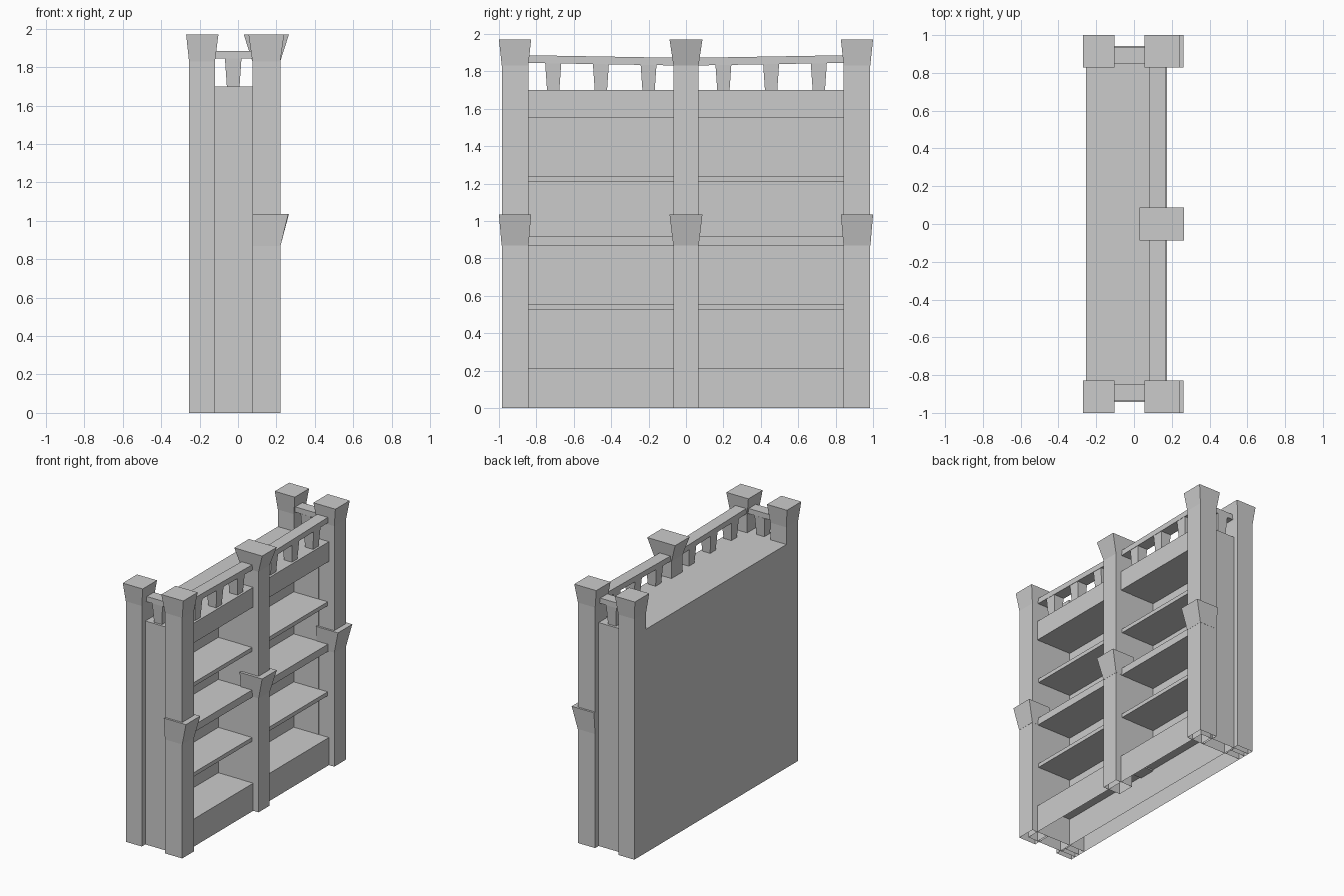
import bpy, bmesh

if "Cube" in bpy.data.objects:
    bpy.data.objects.remove(bpy.data.objects["Cube"])


def loft(name, levels, bottom=True):
    """Stack of rectangles (x0, x1, y0, y1, z); optionally open underneath."""
    bm = bmesh.new()
    rings = []
    for x0, x1, y0, y1, z in levels:
        y0, y1 = min(y0, y1), max(y0, y1)
        rings.append([bm.verts.new(p) for p in
                      ((x0, y0, z), (x1, y0, z), (x1, y1, z), (x0, y1, z))])
    for a, b in zip(rings, rings[1:]):
        for i in range(4):
            j = (i + 1) % 4
            bm.faces.new((a[i], a[j], b[j], b[i]))
    bm.faces.new(rings[-1])
    if bottom:
        bm.faces.new(rings[0][::-1])
    mesh = bpy.data.meshes.new(name)
    bm.to_mesh(mesh)
    bm.free()
    ob = bpy.data.objects.new(name, mesh)
    bpy.context.collection.objects.link(ob)
    return ob


def box(name, x0, x1, y0, y1, z0, z1, bottom=True):
    return loft(name, [(x0, x1, y0, y1, z0), (x0, x1, y0, y1, z1)], bottom)


def post(name, x0, x1, y0, y1, cap):
    return loft(name, [(x0, x1, y0, y1, 0), (x0, x1, y0, y1, 1.83), cap + (1.97,)], False)


def baluster(name, x, y):
    a, b = 0.033, 0.043
    loft(name, [(x - a, x + a, y - a, y + a, 1.70), (x - b, x + b, y - b, y + b, 1.845)])


def front_rail(name, s):
    # rail sags slightly toward the centre post
    ob = box(name, 0.08, 0.17, s * 0.05, s * 0.86, 1.845, 1.886)
    for v in ob.data.vertices:
        if abs(v.co.y) < 0.1:
            v.co.z -= 0.014


# carcass: hollow base, back, crown, divider
box("base_plinth", -0.25, 0.175, -0.94, 0.94, 0, 0.21, False)
box("back_panel", -0.255, -0.12, -0.90, 0.90, 0, 1.70, False)
box("top_fascia", -0.25, 0.175, -0.94, 0.94, 1.55, 1.70)
box("centre_divider", -0.13, 0.10, -0.065, 0.065, 0.20, 1.56)

# shelves
for i, (z0, z1, x) in enumerate(((0.525, 0.555, 0.165), (0.865, 0.92, 0.17), (1.21, 1.24, 0.165))):
    box(f"shelf_{i + 1}", -0.13, x, -0.86, 0.86, z0, z1)

# centre post with flared cap and bracket
post("centre_post", 0.075, 0.22, -0.067, 0.067, (0.03, 0.265, -0.088, 0.088))
loft("centre_bracket", [(0.075, 0.221, -0.068, 0.068, 0.868),
                        (0.075, 0.265, -0.088, 0.088, 1.035)])

for s, side in ((-1, "near"), (1, "far")):
    # side wall and corner posts
    box(f"side_panel_{side}", -0.13, 0.09, s * 0.842, s * 0.943, 0, 1.70, False)
    post(f"back_post_{side}", -0.255, -0.12, s * 0.843, s * 0.985,
         (-0.27, -0.102, s * 0.828, s * 1.0))
    post(f"front_post_{side}", 0.075, 0.22, s * 0.843, s * 0.985,
         (0.055, 0.24, s * 0.828, s * 1.0))
    loft(f"front_bracket_{side}", [(0.075, 0.221, s * 0.842, s * 0.986, 0.868),
                                   (0.075, 0.262, s * 0.828, s * 1.0, 1.035)])
    # gallery rails and balusters
    front_rail(f"front_rail_{side}", s)
    box(f"side_rail_{side}", -0.13, 0.09, s * 0.85, s * 0.935, 1.845, 1.885)
    baluster(f"side_baluster_{side}", -0.025, s * 0.892)
    for k, y in enumerate((0.20, 0.455, 0.71)):
        baluster(f"front_baluster_{side}_{k + 1}", 0.125, s * y)
